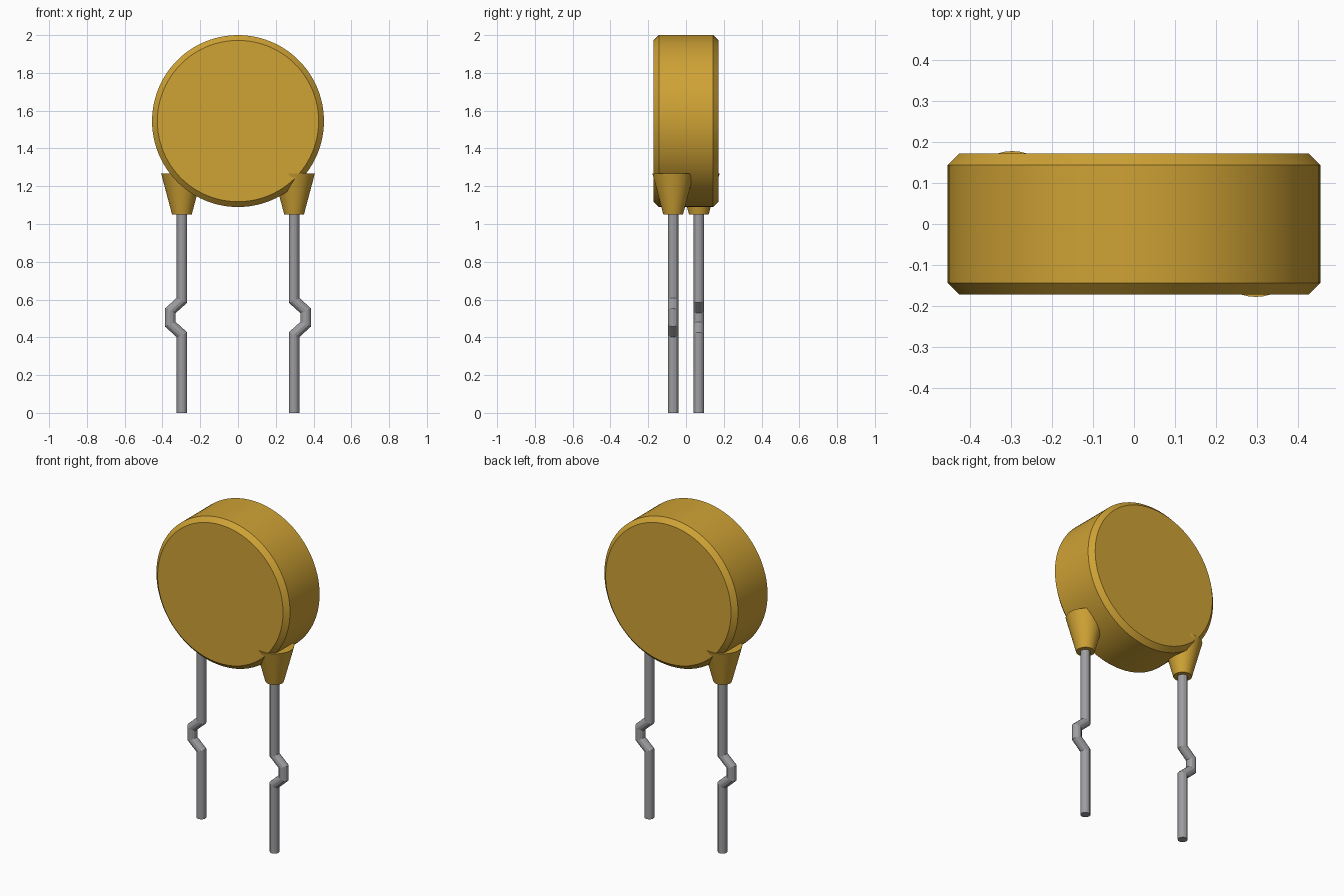
import bpy, bmesh
from math import cos, sin, tan, atan2, pi

if "Cube" in bpy.data.objects:
    bpy.data.objects.remove(bpy.data.objects["Cube"])


def material(name, rgb):
    mat = bpy.data.materials.new(name)
    mat.use_nodes = True
    color = (*rgb, 1)
    mat.diffuse_color = color
    mat.node_tree.nodes["Principled BSDF"].inputs["Base Color"].default_value = color
    return mat


GOLD = material("mustard coating", (0.62, 0.36, 0.035))
METAL = material("grey wire", (0.34, 0.34, 0.36))


def loft(name, rings, sides, mat, smooth):
    """Skin a capped tube through rings given as functions of an angle."""
    bm = bmesh.new()
    loops = [[bm.verts.new(ring(2 * pi * i / sides)) for i in range(sides)] for ring in rings]
    for a, b in zip(loops, loops[1:]):
        for i in range(sides):
            j = (i + 1) % sides
            bm.faces.new((a[i], a[j], b[j], b[i])).smooth = smooth
    bm.faces.new(loops[0])
    bm.faces.new(loops[-1])
    bmesh.ops.recalc_face_normals(bm, faces=bm.faces)
    mesh = bpy.data.meshes.new(name)
    bm.to_mesh(mesh)
    bm.free()
    obj = bpy.data.objects.new(name, mesh)
    bpy.context.collection.objects.link(obj)
    mesh.materials.append(mat)
    if smooth:
        mesh.set_sharp_from_angle(angle=pi / 6)
    return obj


def disc_ring(y, r):
    return lambda t: (r * cos(t), y, 1.545 + r * sin(t))


def wire_ring(x, y, z, r, tilt=0):
    return lambda t: (x + r * cos(t), y + r * sin(t), z + tilt * r * cos(t))


# Chamfered round body
R, D, C = 0.455, 0.172, 0.028
loft("disc_body", [disc_ring(-D, R - C), disc_ring(C - D, R),
                   disc_ring(D - C, R), disc_ring(D, R - C)], 96, GOLD, True)

# Staggered legs: each has a coating cone and a wire with an outward kink
KINK, DROP = 0.062, 0.056
miter = tan(atan2(KINK, DROP) / 2)
for side, s in (("left", 1), ("right", -1)):
    x, y = 0.297 * s, -0.068 * s
    loft(side + "_cone", [wire_ring(x, y, 1.05, 0.052), wire_ring(x, y, 1.268, 0.11)], 40, GOLD, True)
    out, m = x + KINK * s, miter * s
    path = [(x, 0, 0), (x, 0.505 - 0.035 - DROP, -m), (out, 0.47, -m),
            (out, 0.54, m), (x, 0.54 + DROP, m), (x, 1.2, 0)]
    loft(side + "_wire", [wire_ring(px, y, pz, 0.028, k) for px, pz, k in path], 12, METAL, False)
